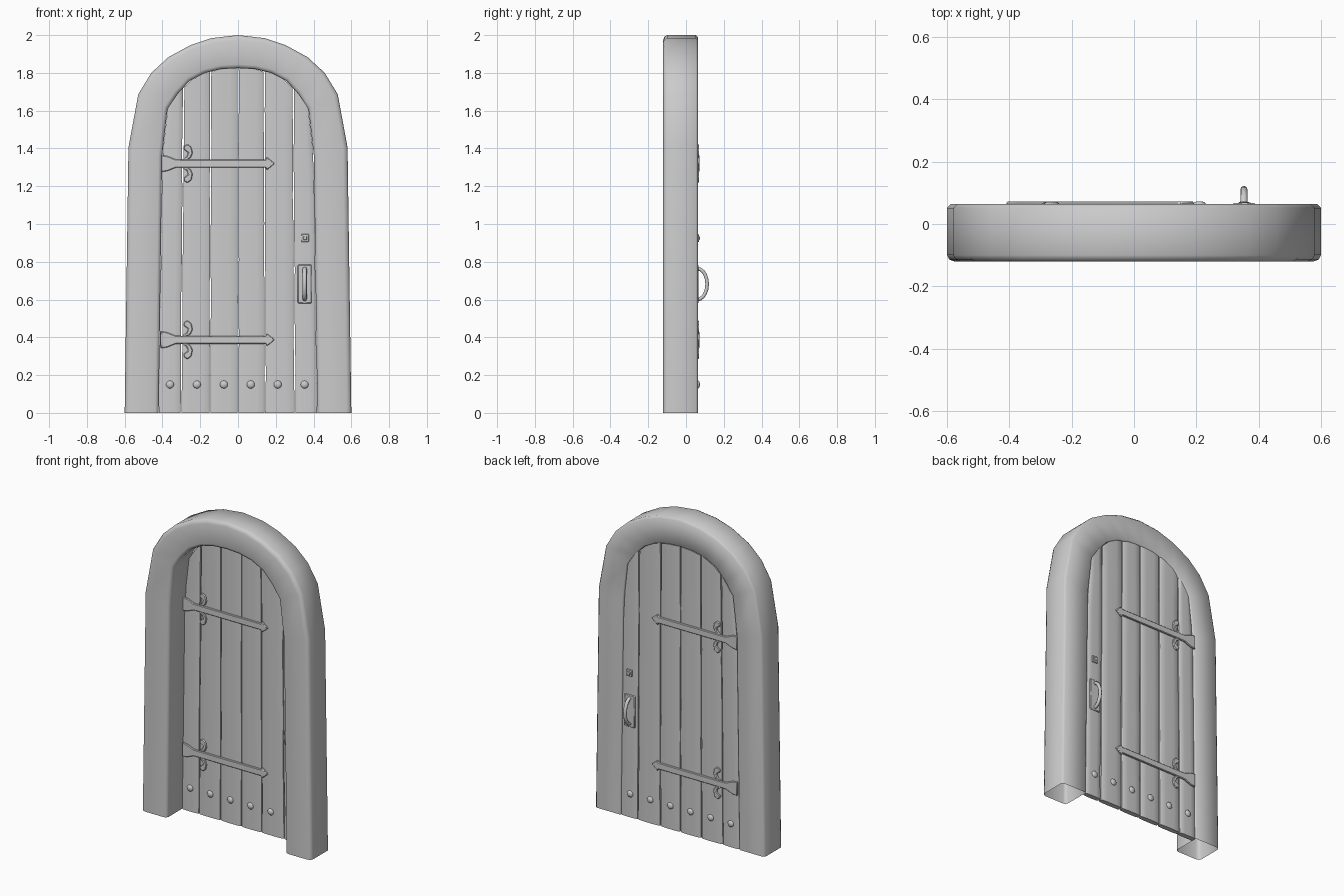
import bpy, bmesh, math, random
from mathutils import Vector

if "Cube" in bpy.data.objects:
    bpy.data.objects.remove(bpy.data.objects["Cube"])

random.seed(4)
DOOR_Y, HALF = 0.046, 0.016          # door centre plane and half thickness

# half profiles of the arch, bottom to crown (x, z)
OUTER = [(.60, 0), (.58, 1.405), (.528, 1.687), (.459, 1.80), (.369, 1.883), (.252, 1.947), (.14, 1.984), (0, 2.0)]
INNER = [(.42, 0), (.402, 1.36), (.373, 1.61), (.318, 1.69), (.255, 1.758), (.175, 1.80), (.09, 1.82), (0, 1.825)]


def finish(name, bm, loc=(0, 0, 0), angle=35, bevel=0, both_sides=False):
    bmesh.ops.recalc_face_normals(bm, faces=bm.faces)
    me = bpy.data.meshes.new(name)
    bm.to_mesh(me)
    bm.free()
    ob = bpy.data.objects.new(name, me)
    ob.location = loc
    bpy.context.collection.objects.link(ob)
    bpy.ops.object.select_all(action='DESELECT')
    ob.select_set(True)
    bpy.context.view_layer.objects.active = ob
    bpy.ops.object.shade_smooth_by_angle(angle=math.radians(angle))
    if bevel:
        m = ob.modifiers.new("bevel", 'BEVEL')
        m.width, m.segments = bevel, 1
    if both_sides:
        m = ob.modifiers.new("mirror", 'MIRROR')
        m.use_axis = (False, True, False)
    return ob


def loft(bm, rings, caps=True):
    vs = [[bm.verts.new(p) for p in r] for r in rings]
    n = len(vs[0])
    for a, b in zip(vs, vs[1:]):
        for i in range(n):
            bm.faces.new((a[i], a[(i + 1) % n], b[(i + 1) % n], b[i]))
    if caps:
        bm.faces.new(vs[0])
        bm.faces.new(vs[-1])


def prism(bm, outline, y0, y1):
    loft(bm, [[(x, y, z) for x, z in outline] for y in (y0, y1)])


def hardware(name, bm, bevel=0, angle=35):
    # fittings are modelled on the back of the door and mirrored to the front
    return finish(name, bm, (0, DOOR_Y, 0), angle, bevel, True)


# arched frame, open at the floor
bm = bmesh.new()
stations = [(-ox, oz, -ix, iz) for (ox, oz), (ix, iz) in zip(OUTER, INNER)]
stations += [(-a, b, -c, d) for a, b, c, d in stations[-2::-1]]
rings = []
for ox, oz, ix, iz in stations:
    o, i = Vector((ox, 0, oz)), Vector((ix, 0, iz))
    w = (i - o).length
    d = (i - o) / w
    sec = [(0, -.10), (.007, -.114), (.025, -.121), (w - .02, -.121), (w - .006, -.116), (w, -.102),
           (w, .058), (w - .006, .064), (.012, .064), (0, .052)]
    rings.append([o + d * s + Vector((0, y, 0)) for s, y in sec])
loft(bm, rings, caps=False)
finish("arched_frame", bm, angle=50)


# planks, cut to the inner arch
def arch_top(x):
    x = abs(x)
    for (x0, z0), (x1, z1) in zip(INNER[2:], INNER[3:]):
        if x1 <= x <= x0:
            return z0 + (z1 - z0) * (x0 - x) / (x0 - x1)
    return INNER[2][1]


def jamb(z):
    for (x0, z0), (x1, z1) in zip(INNER[:2], INNER[1:3]):
        if z <= z1:
            return x0 + (x1 - x0) * (z - z0) / (z1 - z0)
    return INNER[2][0]


BOTTOM = [-.42, -.302, -.148, 0, .143, .302, .42]
TOP = [-.373, -.288, -.145, 0, .14, .29, .373]
ROWS = 9


def edge_x(k, z, wob):
    if k in (0, 6):
        return math.copysign(jamb(z) - .001, BOTTOM[k])
    t = min(z / 1.8, 1)
    return BOTTOM[k] + (TOP[k] - BOTTOM[k]) * t + wob


COLS = [(0, .6), (.06, .88), (.3, 1), (.5, 1), (.7, 1), (.94, .88), (1, .6)]   # across, thickness factor
for k in range(6):
    bm = bmesh.new()
    wob = [(random.uniform(.001, .005), -random.uniform(.001, .005)) for _ in range(ROWS + 1)]
    rings = []
    for r in range(ROWS + 1):
        front, back = [], []
        for u, th in COLS:
            z = r / ROWS * arch_top(TOP[k] + (TOP[k + 1] - TOP[k]) * u)
            xl, xr = edge_x(k, z, wob[r][0]), edge_x(k + 1, z, wob[r][1])
            x = xl + (xr - xl) * u
            front.append((x, DOOR_Y - HALF * th, z))
            back.append((x, DOOR_Y + HALF * th, z))
        rings.append(front + back[::-1])
    loft(bm, rings)
    finish(f"plank_{k + 1}", bm, angle=40)

# strap hinges: flared bar with arrow tip, plus two curled leaves
STRAP = [(-.41, .045), (-.375, .04), (-.33, .022), (-.285, .021), (.145, .021), (.153, .034), (.195, 0)]
STRAP += [(x, -z) for x, z in STRAP[-2::-1]]
LEAF = [(-.30, .018), (-.272, .037), (-.264, .058), (-.288, .075), (-.286, .092), (-.268, .103),
        (-.247, .088), (-.24, .055), (-.25, .032), (-.268, .018)]
for label, zc in (("lower", .387), ("upper", 1.32)):
    bm = bmesh.new()
    prism(bm, [(x, z + zc) for x, z in STRAP], .012, .026)
    for s in (1, -1):
        prism(bm, [(x, zc + s * z) for x, z in LEAF], .012, .024)
    hardware(f"{label}_strap_hinge", bm, .004)


def rect(x, z, w, h):
    return [(x - w / 2, z - h / 2), (x + w / 2, z - h / 2), (x + w / 2, z + h / 2), (x - w / 2, z + h / 2)]


# handle plate and lock plate
bm = bmesh.new()
prism(bm, rect(.353, .682, .074, .205), .008, .021)
hardware("handle_plate", bm, .004)
bm = bmesh.new()
prism(bm, rect(.355, .925, .04, .042), .01, .023)
prism(bm, rect(.355, .925, .02, .02), .022, .027)
hardware("lock_plate", bm, .003)

# bowed pull handle
bm = bmesh.new()
rings = []
for i in range(11):
    a = math.pi * i / 10
    out = Vector((0, math.sin(a), -math.cos(a)))
    c = Vector((.353, .014, .682)) + Vector((0, .052 * out.y, .082 * out.z))
    rings.append([c + Vector((.011 * math.cos(q), 0, 0)) + out * (.010 * math.sin(q))
                  for q in (math.tau * j / 10 for j in range(10))])
loft(bm, rings)
hardware("pull_handle", bm, angle=60)

# row of domed studs
bm = bmesh.new()
for i in range(6):
    x = -.36 + .1425 * i
    prof = [(.021, .012), (.021, .018), (.016, .024), (.007, .027)]
    loft(bm, [[(x + r * math.cos(math.tau * j / 12), y, .15 + r * math.sin(math.tau * j / 12)) for j in range(12)]
              for r, y in prof])
hardware("studs", bm, angle=60)
